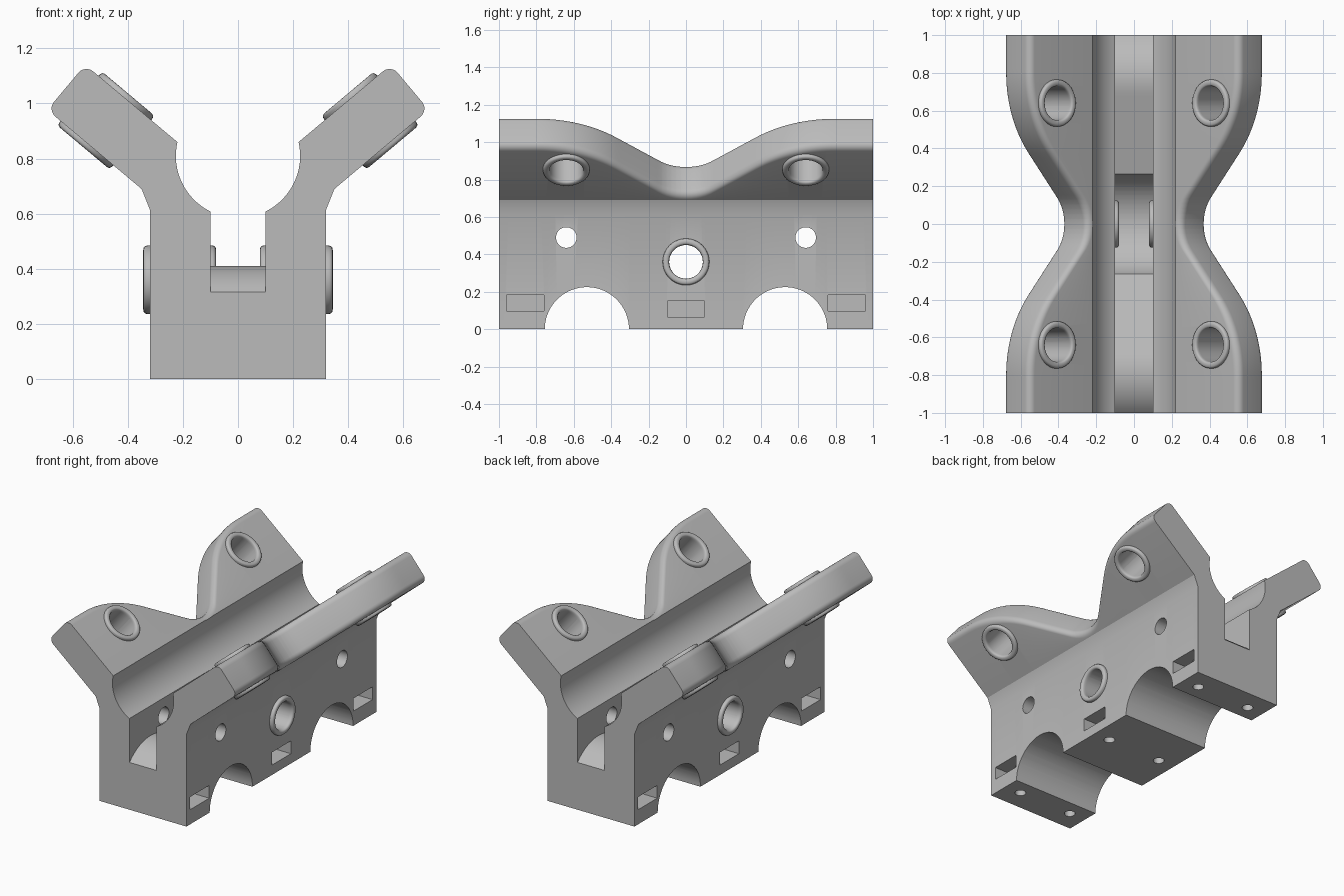
import bpy, bmesh, math
from mathutils import Vector, Matrix

cube = bpy.data.objects.get("Cube")
if cube:
    bpy.data.objects.remove(cube, do_unlink=True)

grey = bpy.data.materials.new("plain grey")
grey.use_nodes = True
GREY = (0.5, 0.5, 0.5, 1)
grey.diffuse_color = GREY
grey.node_tree.nodes["Principled BSDF"].inputs["Base Color"].default_value = GREY

# Wing frame: U runs out along the wing, N is the normal of its inner face
TILT = math.radians(40)
U = Vector((math.cos(TILT), math.sin(TILT)))
N = Vector((-math.sin(TILT), math.cos(TILT)))
ROOT = Vector((0.22, 0.86))
THICK, ROUND = 0.214, 0.038
LOW, HIGH = 0.035, 0.437


def make_object(name, bm):
    bmesh.ops.recalc_face_normals(bm, faces=bm.faces)
    mesh = bpy.data.meshes.new(name)
    bm.to_mesh(mesh)
    bm.free()
    obj = bpy.data.objects.new(name, mesh)
    bpy.context.collection.objects.link(obj)
    mesh.materials.append(grey)
    return obj


def smooth(obj):
    bpy.ops.object.select_all(action='DESELECT')
    obj.select_set(True)
    bpy.context.view_layer.objects.active = obj
    bpy.ops.object.shade_smooth_by_angle(angle=math.radians(28))


def wing_reach(y):
    """Wing length: a narrow waist, a straight flank, then a full lobe."""
    a, s, c = abs(y), math.sin(TILT), math.cos(TILT)
    r1, end = 0.22, 0.8
    rise = HIGH - LOW
    total = (end * s - rise * c) / (s * s - c * (1 - c))
    r2 = total - r1
    if a >= end:
        return HIGH
    if a <= r1 * s:
        return LOW + r1 - math.sqrt(r1 * r1 - a * a)
    if a >= end - r2 * s:
        return HIGH - r2 + math.sqrt(r2 * r2 - (end - a) ** 2)
    return LOW + r1 * (1 - c) + (a - r1 * s) * s / c


def channel_floor(y):
    """Floor height: a round lip by each end, a slope, a wheel well in the middle."""
    a, r, peak = abs(y), 0.302, 0.78
    turn = math.radians(17)
    bend = peak - r * math.sin(turn)
    if a > bend:
        return 0.41 - r + math.sqrt(r * r - (a - peak) ** 2)
    z = 0.41 - r * (1 - math.cos(turn)) - (bend - a) * math.tan(turn)
    if a < 0.28:
        z = min(z, 0.36 - math.sqrt(0.28 ** 2 - a * a))
    return z


def section(y):
    reach = wing_reach(y)
    pts = [Vector((0.32, 0)), Vector((0.32, 0.615)), ROOT - N * THICK - U * 0.01]
    tip = ROOT + U * (reach - ROUND)
    quarter = [math.pi / 2 * i / 6 for i in range(7)]
    for t in quarter:
        pts.append(tip - N * (THICK - ROUND) + ROUND * (U * math.sin(t) - N * math.cos(t)))
    for t in quarter:
        pts.append(tip - N * ROUND + ROUND * (U * math.cos(t) + N * math.sin(t)))
    # round cradle between the wings
    centre, rad = Vector((0, 0.81)), 0.2256
    start, stop = math.asin(0.05 / rad), -math.acos(0.1 / rad)
    for i in range(17):
        t = start + (stop - start) * i / 16
        pts.append(centre + rad * Vector((math.cos(t), math.sin(t))))
    pts.append(Vector((0.1, channel_floor(y))))
    return pts + [Vector((-p.x, p.y)) for p in reversed(pts)]


# Body: sections lofted along y
stations = {round(i * 0.025, 4) for i in range(-40, 41)}
stations |= {round(0.264 * math.sin(math.radians(k * 6)), 4) for k in range(-15, 16)}
bm = bmesh.new()
rings = [[bm.verts.new((p.x, y, p.y)) for p in section(y)] for y in sorted(stations)]
for a, b in zip(rings, rings[1:]):
    for i in range(len(a)):
        j = (i + 1) % len(a)
        bm.faces.new((a[i], a[j], b[j], b[i]))
bm.faces.new(rings[0])
bm.faces.new(rings[-1])
body = make_object("clamp_body", bm)


def cut(bm):
    cutter = make_object("cutter", bm)
    cutter.hide_render = True
    mod = body.modifiers.new("cut", 'BOOLEAN')
    mod.operation, mod.solver, mod.object = 'DIFFERENCE', 'EXACT', cutter
    bpy.context.view_layer.objects.active = body
    bpy.ops.object.modifier_apply(modifier=mod.name)
    bpy.data.objects.remove(cutter, do_unlink=True)


def placed(pos, axis):
    return Matrix.Translation(pos) @ Vector(axis).to_track_quat('Z', 'Y').to_matrix().to_4x4()


def drill(pos, axis, radius, length, sides=40):
    bm = bmesh.new()
    bmesh.ops.create_cone(bm, cap_ends=True, segments=sides, radius1=radius,
                          radius2=radius, depth=length, matrix=placed(pos, axis))
    cut(bm)


def grommet(name, pos, axis, height):
    """Raised ring with a soft edge around a hole."""
    bm = bmesh.new()
    profile = [(0.125, -0.01)]
    for i in range(11):
        t = math.pi * i / 10
        c, s = math.cos(t), max(math.sin(t), 0)
        profile.append((0.1075 + math.copysign(abs(c) ** 0.75, c) * 0.0175, height * s ** 0.7))
    profile.append((0.09, -0.01))
    verts = [bm.verts.new((r, 0, h)) for r, h in profile]
    edges = [bm.edges.new(e) for e in zip(verts, verts[1:])]
    bmesh.ops.spin(bm, geom=verts + edges, cent=(0, 0, 0), axis=(0, 0, 1),
                   angle=math.tau, steps=40)
    bmesh.ops.remove_doubles(bm, verts=bm.verts, dist=0.0005)
    bm.transform(placed(pos, axis))
    smooth(make_object(name, bm))


X, Z = (1, 0, 0), (0, 0, 1)
# Axle hole, side pin holes and the two pipe arches
drill((0, 0, 0.36), X, 0.09, 2)
for y in (-1, 1):
    drill((0, y * 0.64, 0.49), X, 0.055, 2)
    drill((0, y * 0.53, 0), X, 0.225, 2, 72)

for side, label in ((1, "left"), (-1, "right")):
    # Nut slots and the screw holes beneath them
    for y, z in ((-0.86, 0.14), (0, 0.108), (0.86, 0.14)):
        bm = bmesh.new()
        bmesh.ops.create_cube(bm, size=1, matrix=Matrix.Translation((side * 0.25, y, z))
                              @ Matrix.Diagonal((0.22, 0.2, 0.085, 1)))
        cut(bm)
        drill((side * 0.2, y, 0.1), Z, 0.034, 0.26, 24)
    # Axle grommets on both faces of the side wall
    grommet(label + "_outer_axle_ring", (side * 0.32, 0, 0.36), (side, 0, 0), 0.024)
    grommet(label + "_inner_axle_ring", (side * 0.1, 0, 0.36), (-side, 0, 0), 0.02)
    # Wing holes with a grommet on each face
    for y, end in ((-0.64, "front"), (0.64, "back")):
        top = ROOT + U * 0.249
        low = top - N * THICK
        axis = Vector((side * N.x, 0, N.y))
        mid = (top + low) / 2
        drill((side * mid.x, y, mid.y), axis, 0.09, 0.4)
        grommet(f"{label}_{end}_upper_ring", (side * top.x, y, top.y), axis, 0.02)
        grommet(f"{label}_{end}_lower_ring", (side * low.x, y, low.y), -axis, 0.02)

smooth(body)
